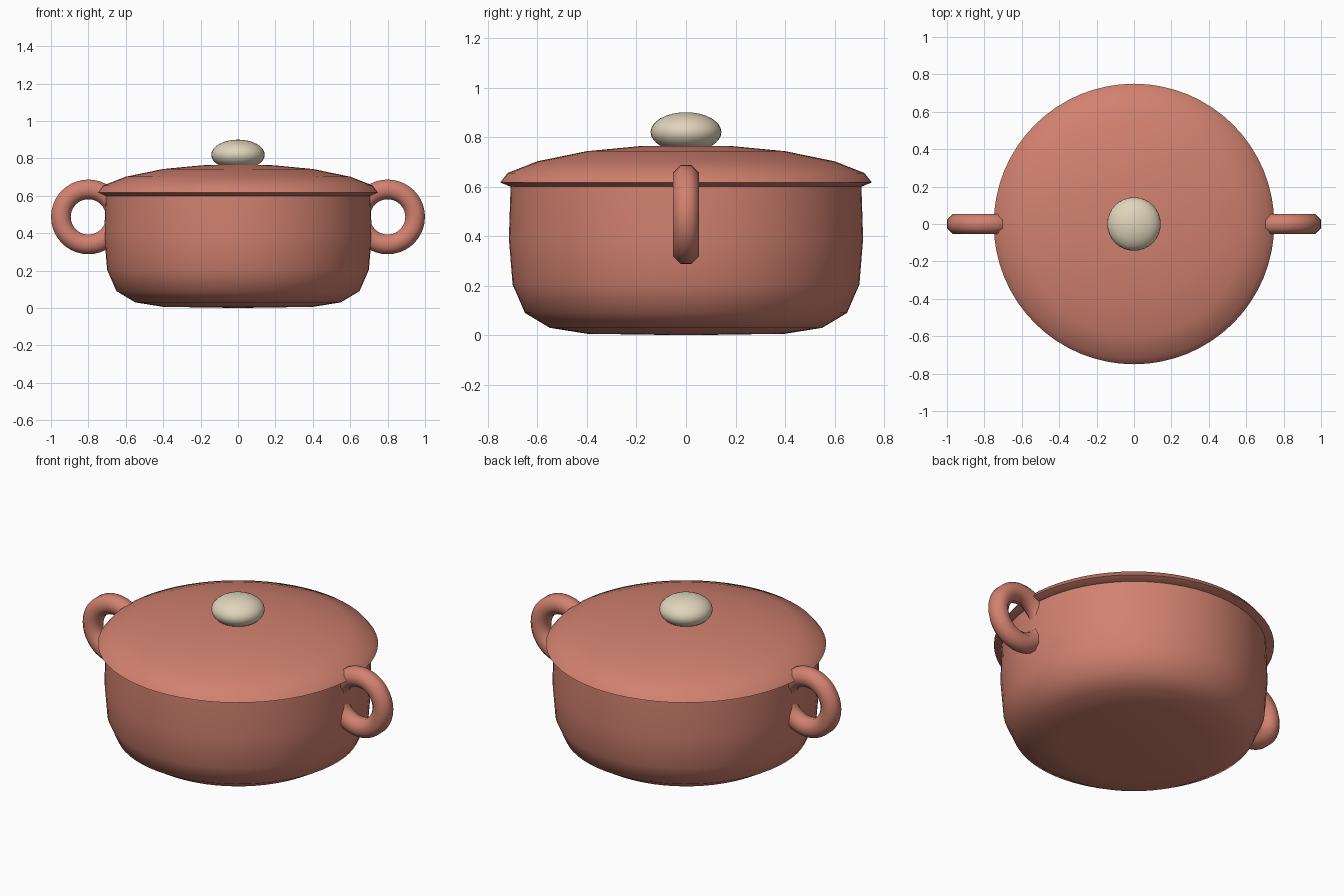
import bpy, bmesh, math
from mathutils import Matrix

if "Cube" in bpy.data.objects:
    bpy.data.objects.remove(bpy.data.objects["Cube"])


def material(name, rgb):
    m = bpy.data.materials.new(name)
    m.diffuse_color = (*rgb, 1)
    m.use_nodes = True
    m.node_tree.nodes["Principled BSDF"].inputs["Base Color"].default_value = m.diffuse_color
    return m


def lathe(name, profile, mat, steps=64, closed=False, transform=None):
    """Revolve an (r, z) profile around z."""
    bm = bmesh.new()
    verts = [bm.verts.new((r, 0, z)) for r, z in profile]
    pairs = list(zip(verts, verts[1:]))
    if closed:
        pairs.append((verts[-1], verts[0]))
    edges = [bm.edges.new(p) for p in pairs]
    bmesh.ops.spin(bm, geom=verts + edges, cent=(0, 0, 0), axis=(0, 0, 1),
                   angle=math.tau, steps=steps, use_duplicate=False)
    bmesh.ops.remove_doubles(bm, verts=bm.verts[:], dist=1e-4)
    bmesh.ops.recalc_face_normals(bm, faces=bm.faces[:])
    if transform:
        bm.transform(transform)
    me = bpy.data.meshes.new(name)
    bm.to_mesh(me)
    bm.free()
    ob = bpy.data.objects.new(name, me)
    bpy.context.collection.objects.link(ob)
    me.materials.append(mat)
    bpy.ops.object.select_all(action='DESELECT')
    ob.select_set(True)
    bpy.context.view_layer.objects.active = ob
    bpy.ops.object.shade_smooth_by_angle(angle=math.radians(50))
    return ob


clay = material("clay", (0.64, 0.22, 0.16))
cream = material("cream", (0.75, 0.66, 0.50))

# Pot body, with an inner wall under the lid
lathe("pot", [(0, 0), (0.40, 0.006), (0.55, 0.03), (0.65, 0.09), (0.70, 0.205),
              (0.715, 0.39), (0.708, 0.605), (0.66, 0.605), (0.66, 0.22),
              (0.60, 0.11), (0.50, 0.06), (0, 0.05)], clay)

# Domed lid with an overhanging rim
lathe("lid", [(0, 0.60), (0.71, 0.60), (0.75, 0.617), (0.72, 0.655), (0.60, 0.702),
              (0.40, 0.743), (0.19, 0.763), (0, 0.767)], clay)

# Flattened ball knob
lathe("knob", [(0.143 * math.sin(math.pi * i / 16), 0.82 - 0.08 * math.cos(math.pi * i / 16))
               for i in range(17)], cream, steps=32)

# Ring handles with an eight-sided tube, one on each side
tube = [(0.147 + 0.057 * math.cos(math.tau * (i + 0.5) / 8),
         0.057 * math.sin(math.tau * (i + 0.5) / 8)) for i in range(8)]
for side, x in (("left", -0.8), ("right", 0.8)):
    lathe(side + "_handle", tube, clay, steps=40, closed=True,
          transform=Matrix.Translation((x, 0, 0.487)) @ Matrix.Rotation(math.pi / 2, 4, 'X'))
